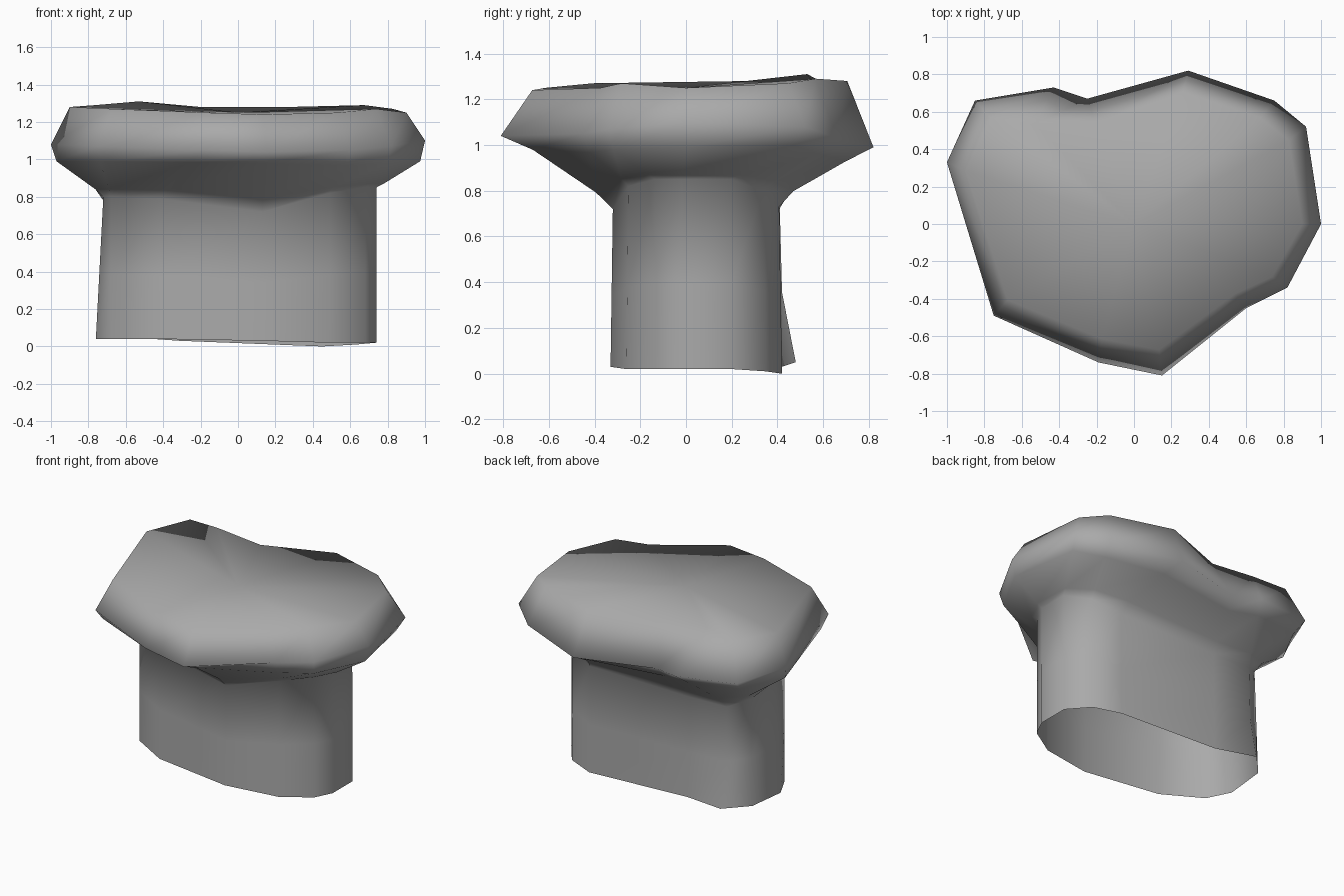
import bpy
import bmesh
from mathutils import Vector

default_cube = bpy.data.objects.get("Cube")
if default_cube:
    bpy.data.objects.remove(default_cube, do_unlink=True)


def make_material(name, colour):
    material = bpy.data.materials.new(name)
    material.use_nodes = True
    material.diffuse_color = colour
    shader = next(n for n in material.node_tree.nodes if n.type == 'BSDF_PRINCIPLED')
    shader.inputs["Base Color"].default_value = colour
    return material


# Widest outline of the rock cap, counter-clockwise from the left side
cap_outline = [Vector(p) for p in (
    (1, 0, 1.1), (.92, .52, 1.08), (.75, .66, 1.03), (.29, .82, .99),
    (-.25, .67, 1), (-.43, .73, 1.02), (-.85, .66, 1.05), (-1, .33, 1.08),
    (-.75, -.49, 1.07), (-.19, -.74, 1.05), (.15, -.81, 1.04),
    (.6, -.45, 1.05), (.82, -.34, 1.07))]

# Foot outline of the stem, point for point with the cap
foot_outline = [Vector(p) for p in (
    (.74, -.02, .02), (.74, .2, .02), (.63, .35, .01), (.45, .42, 0),
    (-.31, .42, .03), (-.6, .48, .05), (-.74, .33, .05), (-.76, .05, .04),
    (-.68, -.11, .04), (-.42, -.26, .04), (.13, -.33, .03),
    (.49, -.26, .02), (.68, -.14, .02))]

# Heights where the stem starts to flare, and of the upper rim
neck_heights = (.85, .85, .8, .73, .72, .73, .78, .8, .8, .79, .72, .82, .85)
rim_heights = (1.25, 1.27, 1.29, 1.28, 1.28, 1.31, 1.29,
               1.28, 1.27, 1.25, 1.24, 1.25, 1.27)


def flare_point(neck_point, cap_point, amount, height):
    point = neck_point.lerp(cap_point, amount)
    point.z = height
    return point


# Stem: open foot, waist and neck, with the back of the foot kicked out
neck = [Vector((max(p.x, -.72), min(p.y * .97, .41), h))
        for p, h in zip(foot_outline, neck_heights)]
waist = [f.lerp(n, .45) for f, n in zip(foot_outline, neck)]
for point in waist:
    point.y = min(point.y, .42)

# Flare under the cap: steep at the neck, reaching furthest at the sides
throat = [flare_point(n, c, .15, n.z + (.9 - n.z) * .4)
          for n, c in zip(neck, cap_outline)]
underside = [flare_point(n, c, min(.9, 1.02 - .38 * abs(c.y)),
                         c.z - .11 + .06 * abs(c.y))
             for n, c in zip(neck, cap_outline)]

# Upper rim, with its highest point set in from the back notch
rim = [Vector((c.x * .9, c.y * (.86 if c.y > 0 else .83), h))
       for c, h in zip(cap_outline, rim_heights)]
rim[4].xy = (-.2, .53)
rim[5].xy = (-.53, .53)

# Loft the rings into one shell
bm = bmesh.new()
rings = (foot_outline, waist, neck, throat, underside, cap_outline, rim)
loops = [[bm.verts.new(point) for point in ring] for ring in rings]
for lower, upper in zip(loops, loops[1:]):
    for i, corner in enumerate(lower):
        j = (i + 1) % len(lower)
        bm.faces.new((corner, lower[j], upper[j], upper[i]))

# Close the shallow dished top with a fan
centre = bm.verts.new((0, 0, 1.25))
top = loops[-1]
for i, corner in enumerate(top):
    bm.faces.new((corner, top[(i + 1) % len(top)], centre))

for face in bm.faces:
    face.smooth = True
mesh = bpy.data.meshes.new("rock_pillar")
bm.to_mesh(mesh)
bm.free()
mesh.materials.append(make_material("stone grey", (.4, .4, .4, 1)))
rock = bpy.data.objects.new("rock_pillar", mesh)
bpy.context.collection.objects.link(rock)
